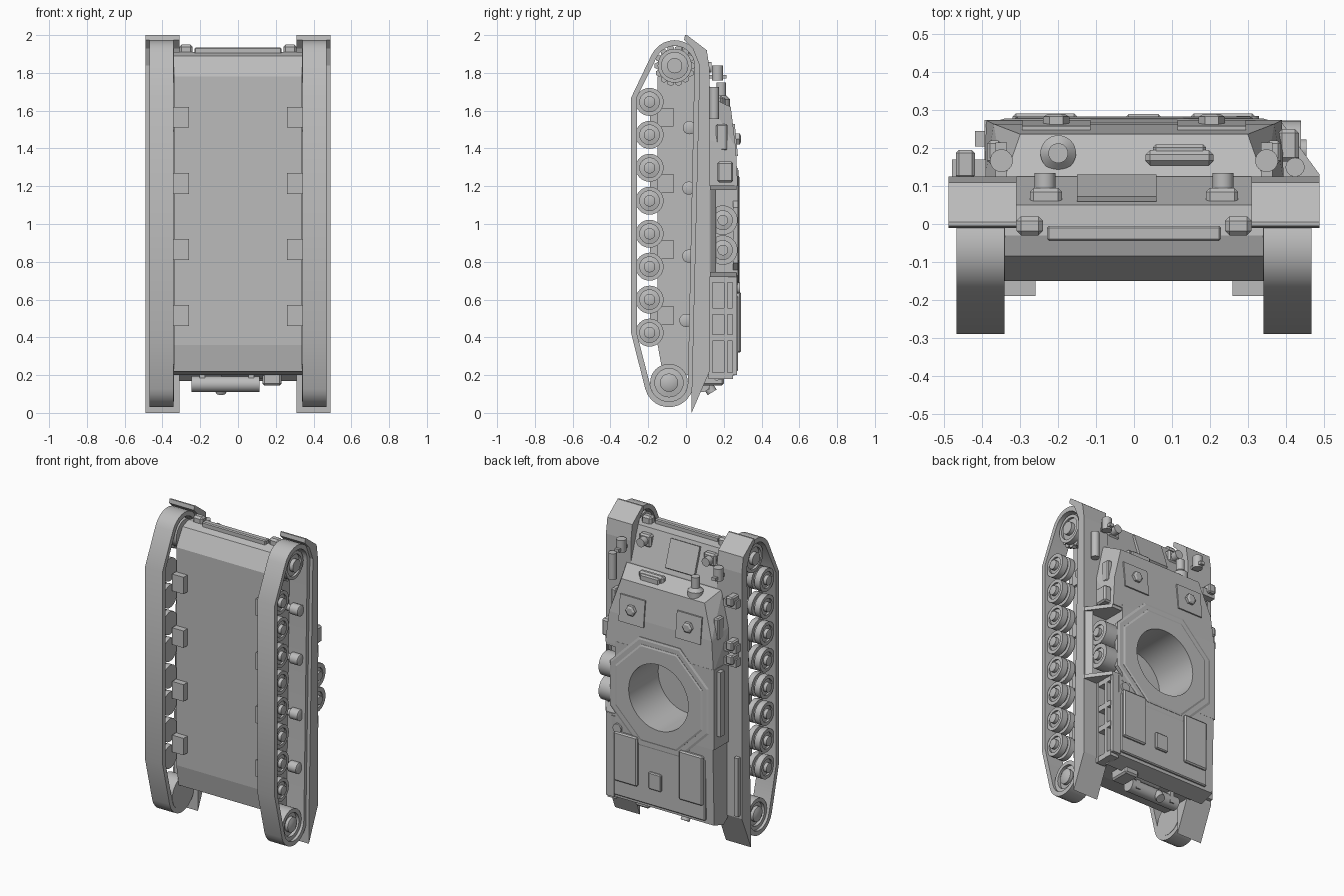
import bpy, bmesh, math
from mathutils import Matrix, Vector

cube = bpy.data.objects.get("Cube")
if cube:
    bpy.data.objects.remove(cube, do_unlink=True)

grey = bpy.data.materials.new("plain_grey")
grey.use_nodes = True
grey.diffuse_color = (0.5, 0.5, 0.5, 1)
grey.node_tree.nodes["Principled BSDF"].inputs["Base Color"].default_value = (0.5, 0.5, 0.5, 1)
AXIS = {"x": Vector((1, 0, 0)), "y": Vector((0, 1, 0)), "z": Vector((0, 0, 1))}


def finish(name, bm, smooth=False):
    bmesh.ops.recalc_face_normals(bm, faces=bm.faces)
    me = bpy.data.meshes.new(name)
    bm.to_mesh(me)
    bm.free()
    me.materials.append(grey)
    ob = bpy.data.objects.new(name, me)
    bpy.context.collection.objects.link(ob)
    if smooth:
        bpy.ops.object.select_all(action="DESELECT")
        ob.select_set(True)
        bpy.context.view_layer.objects.active = ob
        bpy.ops.object.shade_smooth_by_angle(angle=math.radians(35))
    return ob


def box(name, x, y, z, bevel=0):
    bm = bmesh.new()
    bmesh.ops.create_cube(bm, size=1)
    for v in bm.verts:
        v.co = [(a + b) / 2 + c * abs(b - a) for (a, b), c in zip((x, y, z), v.co)]
    if bevel:
        bmesh.ops.bevel(bm, geom=bm.edges[:], offset=bevel, segments=1, affect="EDGES")
    return finish(name, bm)


def prism(name, profile, x0, x1):
    # side profile (y, z) pushed across the width
    bm = bmesh.new()
    face = bm.faces.new([bm.verts.new((x0, y, z)) for y, z in profile])
    new = bmesh.ops.extrude_face_region(bm, geom=[face])["geom"]
    bmesh.ops.translate(bm, vec=(x1 - x0, 0, 0), verts=[v for v in new if isinstance(v, bmesh.types.BMVert)])
    return finish(name, bm)


def solid(name, points):
    bm = bmesh.new()
    for p in points:
        bm.verts.new(p)
    bmesh.ops.convex_hull(bm, input=bm.verts[:])
    bmesh.ops.dissolve_limit(bm, angle_limit=0.01, verts=bm.verts[:], edges=bm.edges[:])
    return finish(name, bm)


def lathe(name, centre, direction, profile, sides=32, turn=0):
    # profile is (radius, distance along the direction)
    bm = bmesh.new()
    rings = [[bm.verts.new((r * math.cos(a), r * math.sin(a), h))
              for a in [turn + math.tau * i / sides for i in range(sides)]] for r, h in profile]
    for a, b in zip(rings, rings[1:]):
        for i in range(sides):
            j = (i + 1) % sides
            bm.faces.new((a[i], a[j], b[j], b[i]))
    bm.faces.new(rings[0])
    bm.faces.new(rings[-1])
    rot = Vector((0, 0, 1)).rotation_difference(Vector(direction)).to_matrix().to_4x4()
    bm.transform(Matrix.Translation(centre) @ rot)
    return finish(name, bm, sides > 8)


def rod(name, centre, direction, r, length, sides=24):
    return lathe(name, centre, direction, [(r, -length / 2), (r, length / 2)], sides)


def track_path(grow):
    # closed belt outline around sprocket, idler and ground run
    pts = []
    for cy, cz, r, a0, a1 in ((-0.06, 1.838, 0.105, 0, 155), (-0.09, 0.16, 0.1, 195, 360)):
        for i in range(13):
            a = math.radians(a0 + (a1 - a0) * i / 12)
            pts.append((cy + (r + grow) * math.cos(a), cz + (r + grow) * math.sin(a)))
        if cz > 1:
            pts += [(-0.26 - grow, 1.67), (-0.26 - grow, 0.42)]
    return pts


def belt(name, x0, x1):
    bm = bmesh.new()
    loops = [[bm.verts.new((x, y, z)) for y, z in track_path(g)]
             for x, g in ((x0, 0), (x0, 0.03), (x1, 0.03), (x1, 0))]
    n = len(loops[0])
    for k in range(4):
        a, b = loops[k], loops[(k + 1) % 4]
        for i in range(n):
            bm.faces.new((a[i], a[(i + 1) % n], b[(i + 1) % n], b[i]))
    return finish(name, bm, True)


# lower hull
hull = prism("lower_hull", [(-0.15, 0.36), (-0.15, 1.78), (-0.085, 1.89), (-0.03, 1.91), (0.05, 1.9),
                            (0.125, 1.68), (0.125, 0.2), (0.0, 0.2), (-0.125, 0.22)], -0.34, 0.34)

# upper hull: sloped front, middle and rear both recessed on the left side
front = solid("upper_hull_front", [(s * x, y, z) for s in (-1, 1) for x, y, z in (
    (0.345, 0.11, 1.68), (0.30, 0.237, 1.62), (0.37, 0.264, 1.4), (0.395, 0.11, 1.45),
    (0.39, 0.274, 1.2), (0.395, 0.11, 1.2))])
middle = box("upper_hull_middle", (-0.395, 0.32), (0.09, 0.274), (0.7, 1.22))
rear = solid("upper_hull_rear", [p for y, z in ((0.09, 0.73), (0.274, 0.73), (0.26, 0.2), (0.16, 0.17), (0.09, 0.23))
                                 for p in ((-0.385, y, z), (0.345, y, z))])
box("rear_roof_edge", (0.33, 0.388), (0.245, 0.27), (0.2, 0.74))

# turret ring with an open well
RING = (0, 0, 0.94)
outer = lathe("turret_ring_base", RING, AXIS["y"], [(0.385, 0.25), (0.385, 0.274), (0.37, 0.278)], 8, math.pi / 8)
inner = lathe("turret_ring_plate", RING, AXIS["y"], [(0.34, 0.26), (0.34, 0.28), (0.328, 0.284)], 8, math.pi / 8)
cutter = lathe("well_cutter", RING, AXIS["y"], [(0.215, -0.02), (0.215, 0.4)], 48)
cutter.hide_render = True
for ob in (hull, front, middle, rear, outer, inner):
    mod = ob.modifiers.new("well", "BOOLEAN")
    mod.object, mod.operation, mod.solver = cutter, "DIFFERENCE", "EXACT"
    bpy.context.view_layer.objects.active = ob
    bpy.ops.object.modifier_apply(modifier="well")
bpy.data.objects.remove(cutter, do_unlink=True)

# running gear on both sides
for s, side in ((1, "left"), (-1, "right")):
    out = (s, 0, 0)
    belt(side + "_track", s * 0.342, s * 0.468)
    for i in range(8):
        # twin-rimmed wheel with a groove between the rims and a raised hub
        lathe(f"{side}_road_wheel_{i}", (0, -0.193, 0.425 + 0.1745 * i), out,
              [(0.074, 0.355), (0.074, 0.39), (0.05, 0.39), (0.05, 0.41), (0.074, 0.41), (0.074, 0.45),
               (0.052, 0.45), (0.052, 0.438), (0.03, 0.443), (0.03, 0.465), (0.02, 0.468)])
    lathe(side + "_sprocket", (0, -0.06, 1.838), out, [(0.09, 0.34), (0.09, 0.45), (0.07, 0.45), (0.07, 0.435),
                                                       (0.04, 0.44), (0.04, 0.465)])
    for i in range(14):
        a = math.tau * i / 14
        rod(f"{side}_sprocket_tooth_{i}", (s * 0.4, -0.06 + 0.09 * math.cos(a), 1.838 + 0.09 * math.sin(a)),
            out, 0.02, 0.03, 6)
    lathe(side + "_idler", (0, -0.09, 0.16), out, [(0.1, 0.34), (0.1, 0.45), (0.075, 0.45), (0.075, 0.43),
                                                   (0.048, 0.435), (0.048, 0.455), (0.026, 0.465)])
    for i, (y, z) in enumerate(((0.0, 0.49), (0.015, 0.83), (0.015, 1.19), (0.018, 1.51))):
        lathe(f"{side}_return_roller_{i}", (0, y, z), out, [(0.02, 0.33), (0.02, 0.38), (0.035, 0.38),
                                                            (0.035, 0.44), (0.024, 0.445)], 20)
        zz = 0.515 + 0.35 * i
        box(f"{side}_suspension_pad_{i}", (s * 0.26, s * 0.342), (-0.19, -0.12), (zz - 0.055, zz + 0.055))
        box(f"{side}_suspension_arm_{i}", (s * 0.33, s * 0.352), (-0.15, -0.065), (zz - 0.05, zz + 0.05))

    # fender with a folded front, a tapering skirt and an angled tail flap
    prism(side + "_fender", [(-0.01, 1.975), (-0.005, 2.0), (0.005, 2.0), (0.11, 1.92), (0.125, 1.82), (0.125, 0.22),
                             (0.03, 0.0), (0.03, 0.12), (0.072, 1.84), (0.035, 1.93)], s * 0.31, s * 0.49)

    # lamps on the nose, glacis and fender
    box(side + "_nose_lamp", (s * 0.24, s * 0.31), (-0.03, 0.02), (1.88, 1.95), 0.012)
    box(side + "_glacis_bracket", (s * 0.19, s * 0.275), (0.05, 0.095), (1.79, 1.87), 0.01)
    rod(side + "_glacis_lamp", (s * 0.235, 0.105, 1.83), AXIS["y"], 0.028, 0.06, 16)
    rod(side + "_headlamp", (s * 0.35, 0.167, 1.8), AXIS["z"], 0.03, 0.08)
    box(side + "_headlamp_post", (s * 0.335, s * 0.365), (0.1, 0.215), (1.77, 1.79))

    # roof hatches with periscope knobs
    solid(side + "_roof_hatch", [(s * x, y + d, z) for x in (0.115, 0.295) for d in (0, 0.03)
                                 for y, z in ((0.228, 1.53), (0.245, 1.36))])
    lathe(side + "_periscope", (s * 0.205, 0, 1.45), AXIS["y"], [(0.035, 0.25), (0.035, 0.283), (0.022, 0.29)], 6)
    # rear deck panels
    box(side + "_engine_cover", (s * 0.235 - 0.085, s * 0.235 + 0.085), (0.25, 0.292), (0.32, 0.64), 0.008)
    box(side + "_side_vision_port", (s * 0.35, s * 0.388), (0.16, 0.22), (1.39, 1.53), 0.008)

box("rear_deck_plate", (-0.33, 0.33), (0.24, 0.276), (0.22, 0.62), 0.006)
box("centre_deck_box", (-0.02, 0.07), (0.25, 0.29), (0.33, 0.44), 0.006)
rod("filler_cap", (0.3, 0.275, 0.66), AXIS["y"], 0.03, 0.02, 16)

# nose and glacis fittings
box("nose_bar", (-0.23, 0.23), (-0.045, -0.005), (1.88, 1.935), 0.006)
prism("glacis_panel", [(0.06, 1.88), (0.072, 1.885), (0.13, 1.715), (0.11, 1.7)], -0.15, 0.06)
lathe("gun_mount", (-0.2, 0.187, 0), AXIS["z"], [(0.047, 1.56), (0.047, 1.66), (0.026, 1.68), (0.026, 1.75)])
box("driver_visor", (0.03, 0.21), (0.155, 0.195), (1.6, 1.68), 0.012)
box("visor_hood", (0.05, 0.19), (0.185, 0.21), (1.6, 1.67), 0.008)

# left fender stowage: spare wheels between gusset plates, tubes and an open tray
for i, z in enumerate((1.02, 0.862)):
    lathe(f"spare_wheel_{i}", (0, 0.195, z), (1, 0, 0), [(0.078, 0.33), (0.078, 0.44), (0.05, 0.44), (0.05, 0.43),
                                                         (0.028, 0.435), (0.028, 0.455)])
solid("spare_wheel_shelf", [(x, y, z) for z in (0.73, 1.2)
                            for x, y in ((0.45, 0.11), (0.45, 0.16), (0.49, 0.11), (0.48, 0.13))])
for i, z in enumerate((0.72, 1.18)):
    solid(f"spare_wheel_gusset_{i}", [(x, y, z + d) for d in (0, 0.025)
                                      for x, y in ((0.31, 0.11), (0.31, 0.268), (0.39, 0.268), (0.49, 0.13), (0.49, 0.11))])
rod("stowed_tube", (0.425, 0.15, 1.64), AXIS["z"], 0.025, 0.17)
box("tool_box", (0.38, 0.435), (0.165, 0.25), (1.22, 1.33), 0.01)
for i, z in enumerate((0.18, 0.38, 0.52, 0.69)):
    box(f"side_tray_rib_{i}", (0.33, 0.392), (0.12, 0.25), (z, z + 0.035))
for i, y in enumerate((0.12, 0.2)):
    box(f"side_tray_rail_{i}", (0.33, 0.394), (y, y + 0.02), (0.18, 0.725))

# right fender stowage
box("long_bar", (-0.42, -0.39), (0.205, 0.245), (0.78, 1.2))
box("tail_bar", (-0.48, -0.45), (0.1, 0.15), (0.24, 0.62))
for i, z in enumerate((1.24, 1.33, 1.62)):
    box(f"fender_box_{i}", (-0.47, -0.42), (0.12, 0.195), (z, z + 0.06), 0.008)
    box(f"fender_box_base_{i}", (-0.48, -0.39), (0.115, 0.17), (z - 0.02, z + 0.03))

# tail fittings
rod("tail_drum", (-0.065, 0.085, 0.152), AXIS["x"], 0.042, 0.36)
for i, x in enumerate((-0.19, 0.07)):
    box(f"drum_strap_{i}", (x - 0.015, x + 0.015), (0.06, 0.125), (0.125, 0.21))
rod("tail_lamp", (-0.09, 0.125, 0.13), (0, 0.5, -0.8), 0.028, 0.05, 16)
box("tow_bracket", (0.13, 0.23), (0.06, 0.2), (0.145, 0.22), 0.01)
prism("tail_plate", [(0.0, 0.22), (0.12, 0.18), (0.16, 0.2), (0.05, 0.26)], -0.09, 0.15)
